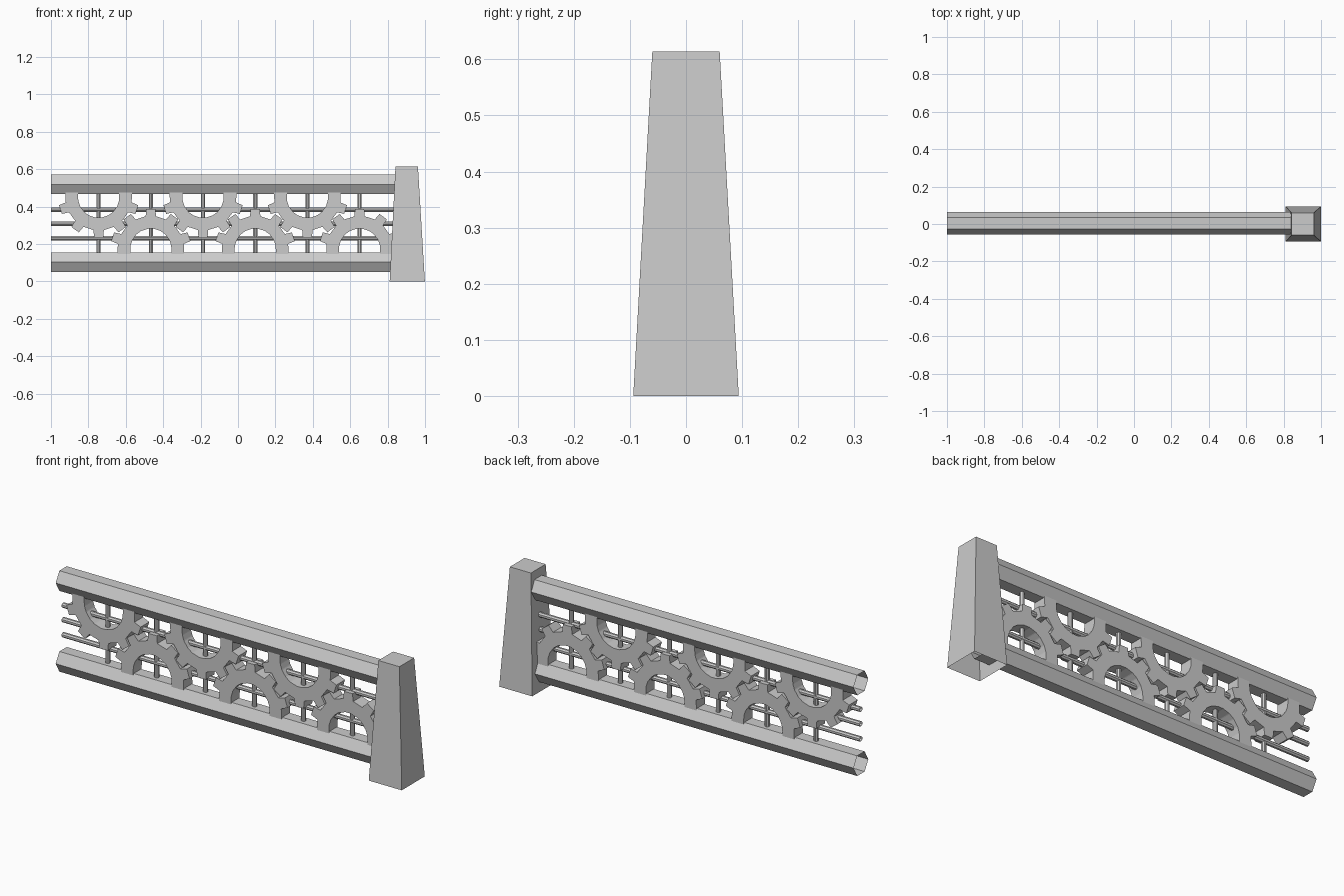
import bpy, bmesh, math
from mathutils import Vector

if "Cube" in bpy.data.objects:
    bpy.data.objects.remove(bpy.data.objects["Cube"])

YC = 0.004          # fence line depth
STEP = 0.279        # spacing of gears and uprights


def finish(name, bm):
    bmesh.ops.recalc_face_normals(bm, faces=bm.faces)
    me = bpy.data.meshes.new(name)
    bm.to_mesh(me)
    bm.free()
    ob = bpy.data.objects.new(name, me)
    bpy.context.collection.objects.link(ob)
    return ob


def tube(name, a, b, r, sides, start):
    """Open-ended prism from a to b; 'start' turns the cross-section."""
    a, b = Vector(a), Vector(b)
    side = Vector((0, 1, 0))
    other = (b - a).normalized().cross(side)
    bm = bmesh.new()
    rings = []
    for p in (a, b):
        rings.append([bm.verts.new(p + r * (side * math.cos(t) + other * math.sin(t)))
                      for t in (start + 2 * math.pi * i / sides for i in range(sides))])
    for i in range(sides):
        j = (i + 1) % sides
        bm.faces.new((rings[0][i], rings[0][j], rings[1][j], rings[1][i]))
    return finish(name, bm)


def half_gear(name, x, z, up, r_in=0.11, r_root=0.178, r_tip=0.216, half=0.035):
    """Half of a ten-tooth ring gear, its legs running into a rail."""
    pts = [((r_in, -0.05), (r_root, -0.05))]
    prof = [(0, r_root)]
    for k in range(5):
        c = 18 + 36 * k
        prof += [(c - 9, r_root), (c - 6.5, r_tip), (c + 6.5, r_tip), (c + 9, r_root)]
    prof.append((180, r_root))
    for deg, r in prof:
        c, s = math.cos(math.radians(deg)), math.sin(math.radians(deg))
        pts.append(((r_in * c, r_in * s), (r * c, r * s)))
    pts.append(((-r_in, -0.05), (-r_root, -0.05)))
    bm = bmesh.new()
    rows = [[bm.verts.new((x + p[0], YC - half, z + up * p[1])) for p in pair] for pair in pts]
    faces = [bm.faces.new((p[0], p[1], q[1], q[0])) for p, q in zip(rows, rows[1:])]
    ext = bmesh.ops.extrude_face_region(bm, geom=faces, use_keep_orig=True)
    new = [g for g in ext["geom"] if isinstance(g, bmesh.types.BMVert)]
    bmesh.ops.translate(bm, verts=new, vec=(0, 2 * half, 0))
    return finish(name, bm)


# tapered end post
bm = bmesh.new()
low = [bm.verts.new((0.905 + sx * 0.094, sy * 0.094, 0)) for sx, sy in ((-1, -1), (1, -1), (1, 1), (-1, 1))]
top = [bm.verts.new((0.902 + sx * 0.06, sy * 0.06, 0.614)) for sx, sy in ((-1, -1), (1, -1), (1, 1), (-1, 1))]
for i in range(4):
    j = (i + 1) % 4
    bm.faces.new((low[i], low[j], top[j], top[i]))
bm.faces.new(top)
finish("end_post", bm)

# hexagonal rails
for name, z in (("bottom_rail", 0.103), ("top_rail", 0.519)):
    tube(name, (-1, YC, z), (0.9, YC, z), 0.06, 6, 0)

# thin horizontal rods
for z in (0.383, 0.308, 0.23):
    tube("horizontal_rod", (-1, YC, z), (0.9, YC, z), 0.013, 8, math.pi / 8)

# uprights and alternating half gears
for i in range(6):
    x = -0.745 + i * STEP
    tube("upright_rod", (x, YC, 0.1), (x, YC, 0.52), 0.012, 8, math.pi / 8)
    if i % 2:
        half_gear("lower_gear", x, 0.172, 1)
    else:
        half_gear("upper_gear", x, 0.45, -1)
